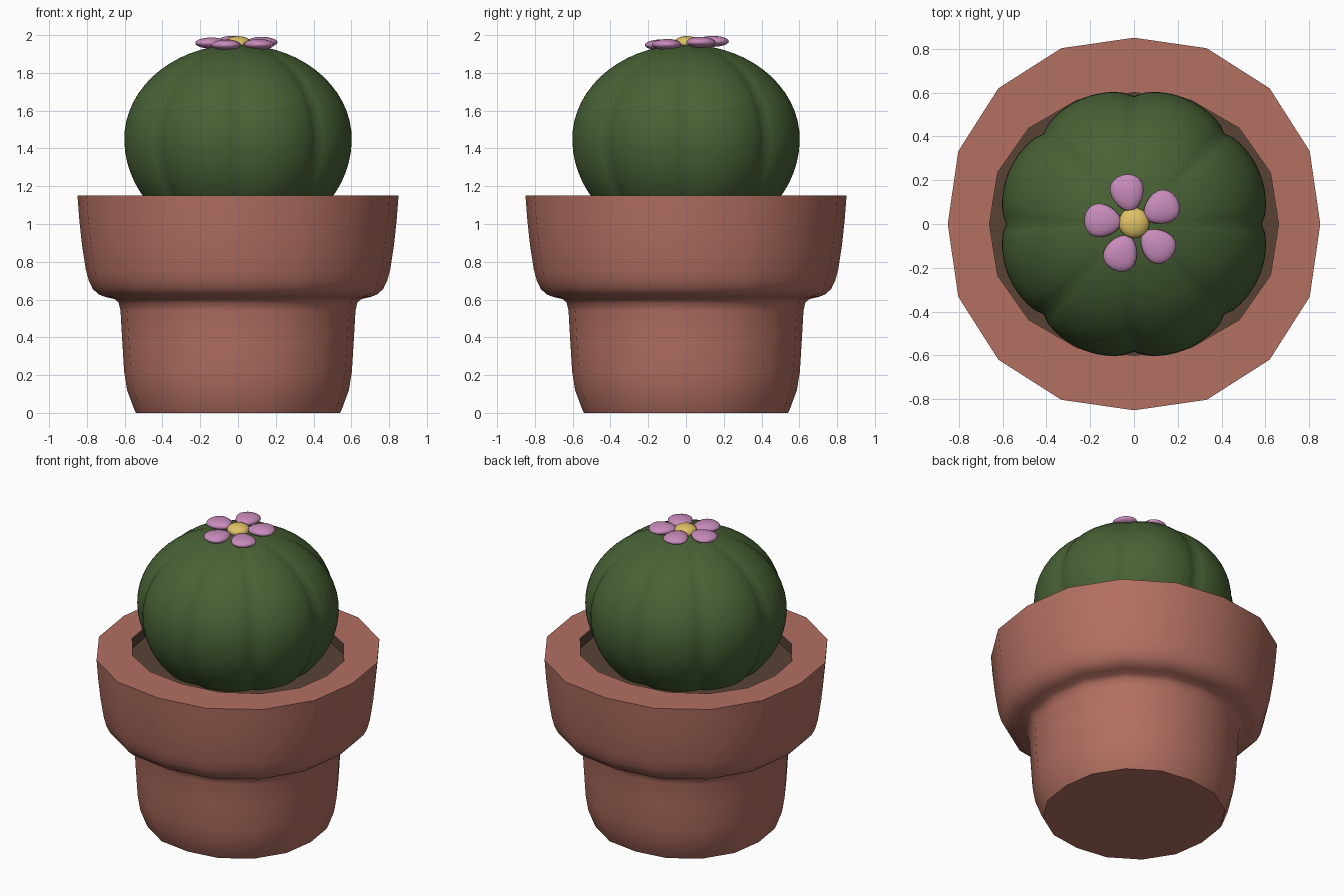
import bpy, bmesh, math
from mathutils import Matrix, Vector

if "Cube" in bpy.data.objects:
    bpy.data.objects.remove(bpy.data.objects["Cube"])


def material(name, rgb):
    m = bpy.data.materials.new(name)
    m.diffuse_color = (*rgb, 1)
    m.use_nodes = True
    m.node_tree.nodes["Principled BSDF"].inputs["Base Color"].default_value = m.diffuse_color
    return m


def finish(name, bm, mat, angle):
    me = bpy.data.meshes.new(name)
    bm.to_mesh(me)
    bm.free()
    ob = bpy.data.objects.new(name, me)
    bpy.context.collection.objects.link(ob)
    me.materials.append(mat)
    bpy.ops.object.select_all(action='DESELECT')
    ob.select_set(True)
    bpy.context.view_layer.objects.active = ob
    bpy.ops.object.shade_smooth_by_angle(angle=math.radians(angle))
    return ob


def lathe(name, profile, sides, shape, mat, start_cap, end_cap, angle=40):
    """Spin (x radius, y radius, z) rows; shape(angle) scales the radius."""
    bm = bmesh.new()
    rings = []
    for rx, ry, z in profile:
        ring = []
        for i in range(sides):
            t = 2 * math.pi * i / sides
            k = shape(t)
            ring.append(bm.verts.new((rx * k * math.cos(t), ry * k * math.sin(t), z)))
        rings.append(ring)
    for a, b in zip(rings, rings[1:]):
        for i in range(sides):
            j = (i + 1) % sides
            bm.faces.new((a[i], a[j], b[j], b[i]))
    if start_cap:
        bm.faces.new(rings[0][::-1])
    if end_cap:
        bm.faces.new(rings[-1])
    return finish(name, bm, mat, angle)


clay = material("terracotta", (0.45, 0.16, 0.12))
earth = material("earth", (0.10, 0.055, 0.035))
green = material("cactus_green", (0.065, 0.12, 0.035))
pink = material("petal_pink", (0.58, 0.26, 0.5))
yellow = material("flower_yellow", (0.75, 0.54, 0.13))

# Pot: 16 sides, slightly squared, with a rounded collar
def squared(t):
    return 1 + 0.03 * abs(math.sin(2 * t))

outer = [(0.54, 0.0), (0.55, 0.02), (0.587, 0.12), (0.603, 0.22), (0.614, 0.4),
         (0.622, 0.54), (0.632, 0.585), (0.655, 0.603), (0.70, 0.613),
         (0.735, 0.626), (0.768, 0.655), (0.79, 0.70), (0.806, 0.76),
         (0.826, 0.89), (0.84, 1.02), (0.85, 1.15)]
lathe("pot", [(r, r, z) for r, z in outer] + [(0.66, 0.60, 1.15)],
      16, squared, clay, True, False)

# Soil with the dark inner wall
lathe("soil", [(0.66, 0.60, 1.15), (0.66, 0.60, 1.08)], 16, squared, earth, False, True)

# Cactus body: eight lobes with narrow grooves
def lobed(t):
    return 1 - 0.06 * (1 - abs(math.sin(4 * t)) ** 0.6)

body = []
for i in range(25):
    a = math.radians(-55 + 144 * i / 24)
    r = 0.62 * math.cos(a)
    body.append((r, r, 1.45 + (0.55 if a < 0 else 0.50) * math.sin(a)))
lathe("cactus_body", body, 96, lobed, green, True, True, 60)

# Flower: five egg-shaped petals around a round centre
for k in range(5):
    a = math.radians(30 + 72 * k)
    bm = bmesh.new()
    bmesh.ops.create_uvsphere(bm, u_segments=20, v_segments=12, radius=1)
    for v in bm.verts:
        width = 0.075 * (1 + 0.22 * v.co.x)
        v.co = Vector((0.085 * v.co.x, width * v.co.y, 0.029 * v.co.z))
    y = 0.145 * math.sin(a)
    place = (Matrix.Translation((0.143 * math.cos(a), y, 1.957 + 0.07 * y))
             @ Matrix.Rotation(a, 4, 'Z'))
    bmesh.ops.transform(bm, matrix=place, verts=bm.verts)
    finish(f"petal_{k + 1}", bm, pink, 60)

bm = bmesh.new()
bmesh.ops.create_uvsphere(bm, u_segments=20, v_segments=12, radius=1)
bmesh.ops.transform(bm, verts=bm.verts, matrix=Matrix.Translation((0, 0.005, 1.957))
                    @ Matrix.Diagonal((0.07, 0.07, 0.038, 1)))
finish("flower_centre", bm, yellow, 60)
